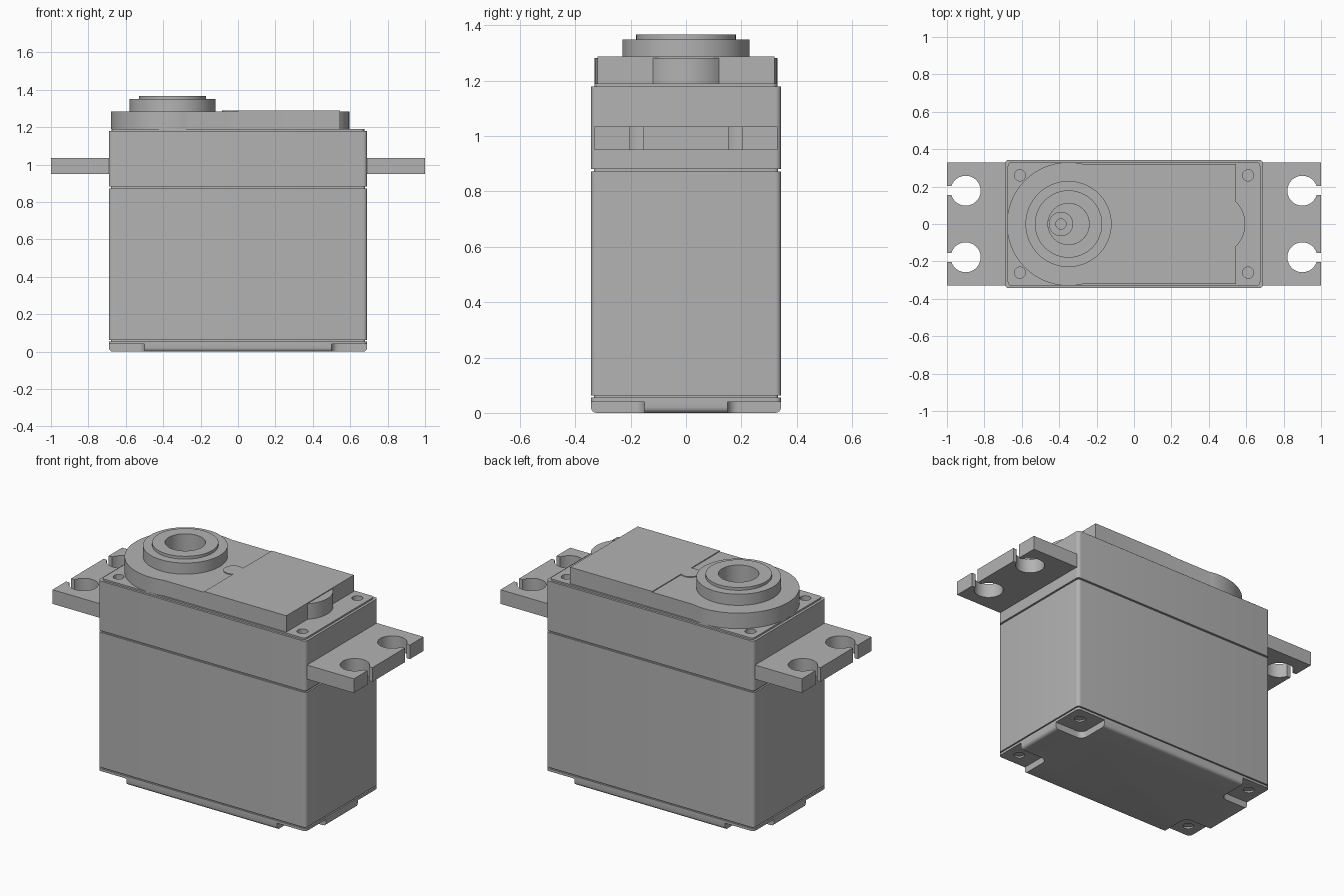
import bpy
import bmesh
from math import sin, cos, pi, asin

if "Cube" in bpy.data.objects:
    bpy.data.objects.remove(bpy.data.objects["Cube"], do_unlink=True)

grey = bpy.data.materials.new("plain_grey")
GREY = (0.45, 0.45, 0.45, 1)
grey.diffuse_color = GREY
grey.use_nodes = True
grey.node_tree.nodes["Principled BSDF"].inputs["Base Color"].default_value = GREY

HX, HY = 0.69, 0.343          # half size of the case
SHAFT_X = -0.35               # output shaft position
SCREW_X, SCREW_Y = 0.61, 0.26


def arc(cx, cy, r, a0, a1, n=24):
    return [(cx + r * cos(a0 + (a1 - a0) * i / n),
             cy + r * sin(a0 + (a1 - a0) * i / n)) for i in range(n + 1)]


def rounded_rect(hx, hy, r):
    pts = []
    for k, (sx, sy) in enumerate([(1, 1), (-1, 1), (-1, -1), (1, -1)]):
        pts += arc(sx * (hx - r), sy * (hy - r), r, k * pi / 2, (k + 1) * pi / 2, 6)
    return pts


def finish(name, bm):
    bmesh.ops.recalc_face_normals(bm, faces=bm.faces)
    mesh = bpy.data.meshes.new(name)
    bm.to_mesh(mesh)
    bm.free()
    obj = bpy.data.objects.new(name, mesh)
    bpy.context.collection.objects.link(obj)
    mesh.materials.append(grey)
    return obj


def add_prism(bm, outline, z0, z1):
    face = bm.faces.new([bm.verts.new((x, y, z0)) for x, y in outline])
    top = bmesh.ops.extrude_face_region(bm, geom=[face], use_keep_orig=True)
    for v in top["geom"]:
        if isinstance(v, bmesh.types.BMVert):
            v.co.z = z1


def prism(name, outline, z0, z1):
    bm = bmesh.new()
    add_prism(bm, outline, z0, z1)
    return finish(name, bm)


def cylinder(name, x, r, z0, z1):
    return prism(name, arc(x, 0, r, 0, 2 * pi, 48)[:-1], z0, z1)


def screw_cutter(name, z0, z1):
    bm = bmesh.new()
    for sx in (-1, 1):
        for sy in (-1, 1):
            add_prism(bm, arc(sx * SCREW_X, sy * SCREW_Y, 0.03, 0, 2 * pi)[:-1], z0, z1)
    return finish(name, bm)


def cut(cutter, *targets):
    for obj in targets:
        mod = obj.modifiers.new("cut", "BOOLEAN")
        mod.operation = "DIFFERENCE"
        mod.solver = "EXACT"
        mod.object = cutter
        bpy.context.view_layer.objects.active = obj
        bpy.ops.object.modifier_apply(modifier=mod.name)
    bpy.data.objects.remove(cutter, do_unlink=True)


# Case: stacked shells with narrow recessed seams between them
case = rounded_rect(HX, HY, 0.02)
seam = rounded_rect(HX - 0.01, HY - 0.01, 0.015)
base_slab = prism("base_slab", case, 0.04, 0.055)
prism("lower_seam", seam, 0.055, 0.062)
prism("main_case", case, 0.062, 0.872)
prism("upper_seam", seam, 0.872, 0.882)
upper_case = prism("upper_case", case, 0.882, 1.18)
lid = prism("lid", rounded_rect(HX - 0.015, HY - 0.013, 0.02), 1.18, 1.19)

# Bottom plate: cross shape, corners left open for the screws
R, NX, NY = 0.04, 0.5, 0.15
quarter = [(HX, NY)] + arc(NX + R, NY + R, R, -pi / 2, -pi, 8) + [(NX, HY)]
cross = []
for sx, sy in [(1, 1), (-1, 1), (-1, -1), (1, -1)]:
    side = [(sx * x, sy * y) for x, y in quarter]
    cross += side if sx == sy else side[::-1]
bm = bmesh.new()
add_prism(bm, cross, 0, 0.04)


def on_outer_rim(edge):
    a, b = edge.verts
    flat = a.co.z < 0.001 and b.co.z < 0.001
    return flat and any(abs(abs(a.co[i]) - h) < 0.001 and abs(a.co[i] - b.co[i]) < 0.001
                        for i, h in ((0, HX), (1, HY)))


bmesh.ops.bevel(bm, geom=[e for e in bm.edges if on_outer_rim(e)],
                offset=0.02, segments=4, profile=0.5, affect="EDGES")
finish("bottom_plate", bm)

# Mounting tabs with open keyhole slots
HOLE_R, SLOT = 0.08, 0.024
a = asin(SLOT / HOLE_R)
tab = [(0.66, -0.33), (1, -0.33)]
for cy in (-0.178, 0.178):
    tab += [(1, cy - SLOT)] + arc(0.9, cy, HOLE_R, -a, a - 2 * pi, 40) + [(1, cy + SLOT)]
tab += [(1, 0.33), (0.66, 0.33)]
for label, s in (("left", 1), ("right", -1)):
    prism(label + "_mounting_tab", [(s * x, y) for x, y in tab], 0.95, 1.035)

# Gear cover: round end, square end and a shallow bulge
end = asin(0.32 / 0.33)
cover = arc(SHAFT_X, 0, 0.33, end, 2 * pi - end, 64)
cover += [(0.545, -0.32)] + arc(0.426, 0, 0.169, -0.79, 0.79, 16) + [(0.545, 0.32)]
gear_cover = prism("gear_cover", cover, 1.19, 1.283)

# Thin raised panel with a round tongue
panel = [(0, 0.32)] + arc(-0.03, 0, 0.055, 0.99, 2 * pi - 0.99, 24)
panel += [(0, -0.32), (0.545, -0.32), (0.545, 0.32)]
prism("cover_panel", panel, 1.283, 1.288)

# Stepped shaft collar, turned from a profile
profile = [(0.11, 1.28), (0.23, 1.28), (0.23, 1.35), (0.18, 1.35), (0.18, 1.367), (0.11, 1.367)]
bm = bmesh.new()
rings = [[bm.verts.new((SHAFT_X + x, y, z)) for x, y in arc(0, 0, r, 0, 2 * pi, 64)[:-1]]
         for r, z in profile]
for i, ring in enumerate(rings):
    nxt = rings[(i + 1) % len(rings)]
    for j in range(64):
        k = (j + 1) % 64
        bm.faces.new((ring[j], ring[k], nxt[k], nxt[j]))
finish("shaft_collar", bm)

# Bores and screw holes
cut(cylinder("bore_cutter", SHAFT_X, 0.11, 1.0, 1.4), upper_case, lid, gear_cover)
cut(screw_cutter("top_screw_cutter", 1.1, 1.3), upper_case, lid)
cut(screw_cutter("bottom_screw_cutter", -0.1, 0.05), base_slab)

# Spindle inside the bore
cylinder("spindle", -0.39, 0.065, 0.99, 1.08)
cylinder("spindle_tip", -0.39, 0.03, 1.08, 1.1)

# Smooth curved walls, keep edges sharp
bpy.ops.object.select_all(action="DESELECT")
for obj in bpy.context.collection.objects:
    if obj.type == "MESH" and grey.name in obj.data.materials:
        obj.select_set(True)
        bpy.context.view_layer.objects.active = obj
bpy.ops.object.shade_smooth_by_angle(angle=pi / 6)
